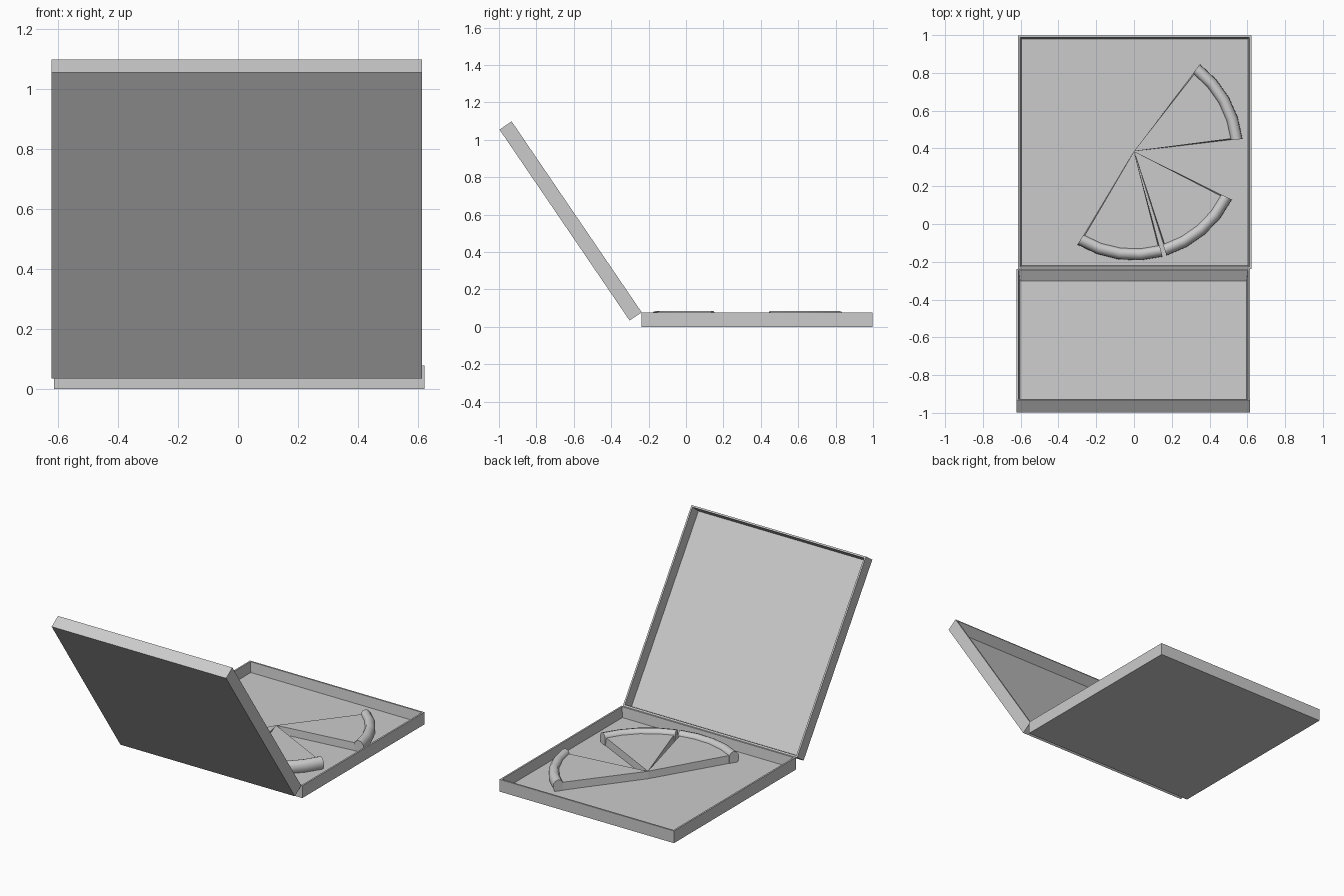
import bpy, bmesh
from math import radians, cos, sin, atan2
from mathutils import Matrix, Vector

cube = bpy.data.objects.get("Cube")
if cube:
    bpy.data.objects.remove(cube, do_unlink=True)

grey = bpy.data.materials.new("plain grey")
grey.use_nodes = True
colour = (0.6, 0.6, 0.6, 1)
grey.diffuse_color = colour
grey.node_tree.nodes["Principled BSDF"].inputs["Base Color"].default_value = colour


def finish(bm, name):
    bmesh.ops.recalc_face_normals(bm, faces=bm.faces)
    mesh = bpy.data.meshes.new(name)
    bm.to_mesh(mesh)
    bm.free()
    mesh.materials.append(grey)
    obj = bpy.data.objects.new(name, mesh)
    bpy.context.collection.objects.link(obj)
    return obj


def tray(name, size, height, rim=0.015, taper=0.01, floor=0.013):
    """Open square tray whose front edge lies on y = 0."""
    bm = bmesh.new()
    bmesh.ops.create_cube(bm, size=1)
    bmesh.ops.scale(bm, vec=(size, size, height), verts=bm.verts)
    bmesh.ops.translate(bm, vec=(0, size / 2, height / 2), verts=bm.verts)
    bm.faces.ensure_lookup_table()
    top = max(bm.faces, key=lambda f: f.calc_center_median().z)
    bmesh.ops.inset_region(bm, faces=[top], thickness=rim)
    # sink a slightly tapered recess
    bmesh.ops.inset_region(bm, faces=[top], thickness=taper)
    for v in top.verts:
        v.co.z = floor
    return finish(bm, name)


# Box base and the lid hinged along its front edge
SIZE, HEIGHT = 1.235, 0.078
HINGE_Y = -0.237
base = tray("box_base", SIZE, HEIGHT)
base.location = (0.004, HINGE_Y, 0)

lid = tray("box_lid", SIZE, HEIGHT)
along = Vector((0, -0.695, 1.02)).normalized()
opening = Vector((0, along.z, -along.y))
across = along.cross(opening)
turn = Matrix((across, along, opening)).transposed().to_4x4()
hinge = Vector((-0.004, HINGE_Y, HEIGHT))
lid.matrix_world = Matrix.Translation(hinge - opening * HEIGHT) @ turn


# Slices: a wedge and a rounded crust swept around the tip
TIP = Vector((0, 0.385, 0))
BOTTOM, TOP = 0.014, 0.062
CRUST = [(0.517, BOTTOM), (0.517, TOP), (0.525, 0.078), (0.543, 0.086),
         (0.562, 0.08), (0.576, 0.062), (0.578, 0.035), (0.568, BOTTOM)]


def point(radius, angle, z):
    return TIP + Vector((radius * cos(angle), radius * sin(angle), z))


def arc(middle, half, steps=4):
    return [radians(middle - half + 2 * half * i / steps) for i in range(steps + 1)]


def slice_body(name, middle):
    bm = bmesh.new()
    rings = []
    for z, half in ((BOTTOM, 22.9), (TOP, 22.3)):
        ring = [bm.verts.new(point(0, 0, z))]
        ring += [bm.verts.new(point(0.53, a, z)) for a in arc(middle, half)]
        bm.faces.new(ring)
        rings.append(ring)
    low, high = rings
    for i in range(len(low)):
        j = (i + 1) % len(low)
        bm.faces.new((low[i], low[j], high[j], high[i]))
    return finish(bm, name)


def slice_crust(name, middle):
    bm = bmesh.new()
    rings = [[bm.verts.new(point(r, a, z)) for r, z in CRUST]
             for a in arc(middle, 23.2)]
    for one, two in zip(rings, rings[1:]):
        for i in range(len(CRUST)):
            j = (i + 1) % len(CRUST)
            bm.faces.new((one[i], one[j], two[j], two[i]))
    bm.faces.new(rings[0])
    bm.faces.new(rings[-1])
    return finish(bm, name)


for label, middle in (("back", 29.7), ("middle", -49.5), ("front", -98)):
    slice_body(label + "_slice", middle)
    crust = slice_crust(label + "_crust", middle)
    bpy.ops.object.select_all(action="DESELECT")
    crust.select_set(True)
    bpy.context.view_layer.objects.active = crust
    bpy.ops.object.shade_smooth_by_angle(angle=radians(50))
